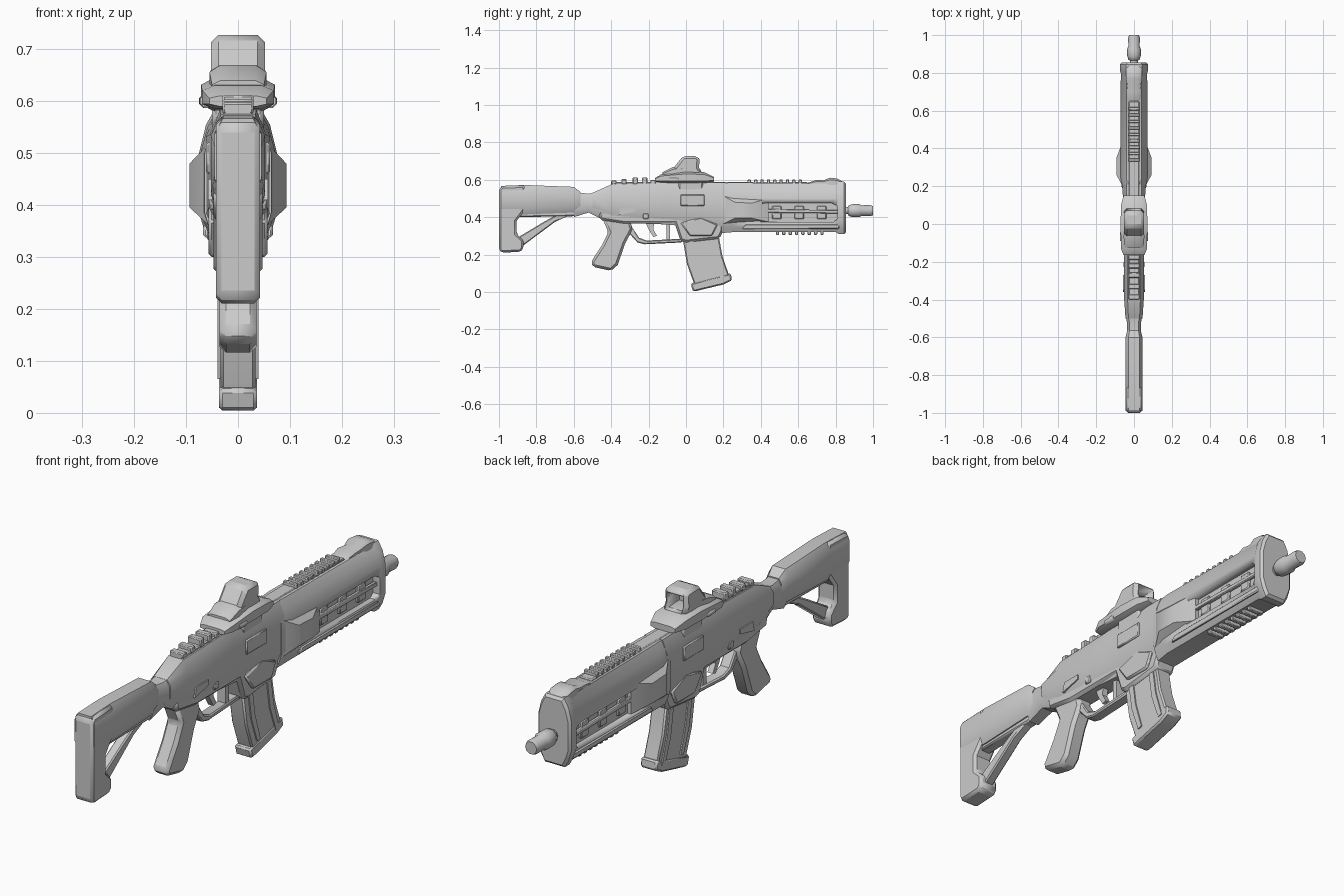
import bpy, bmesh, math
from mathutils import Vector

grey = bpy.data.materials.new("metal grey")
grey.diffuse_color = (0.6, 0.6, 0.6, 1)


def finish(name, bm, bevel=0.0, smooth=35):
    bmesh.ops.recalc_face_normals(bm, faces=bm.faces)
    me = bpy.data.meshes.new(name)
    bm.to_mesh(me)
    bm.free()
    ob = bpy.data.objects.new(name, me)
    bpy.context.collection.objects.link(ob)
    me.materials.append(grey)
    if bevel:
        m = ob.modifiers.new("bevel", 'BEVEL')
        m.width, m.segments, m.limit_method = bevel, 1, 'ANGLE'
        m.angle_limit = math.radians(40)
    bpy.ops.object.select_all(action='DESELECT')
    bpy.context.view_layer.objects.active = ob
    ob.select_set(True)
    bpy.ops.object.shade_smooth_by_angle(angle=math.radians(smooth))
    return ob


def plate(name, pts, w, bevel=0.0, x=0.0):
    """Side profile of (y, z) points extruded to half width w around x."""
    bm = bmesh.new()
    f = bm.faces.new([bm.verts.new((x - w, y, z)) for y, z in pts])
    r = bmesh.ops.extrude_face_region(bm, geom=[f])
    vs = [v for v in r['geom'] if isinstance(v, bmesh.types.BMVert)]
    bmesh.ops.translate(bm, verts=vs, vec=(2 * w, 0, 0))
    return finish(name, bm, bevel)


def box(name, y0, y1, z0, z1, w, bevel=0.0, x=0.0):
    return plate(name, [(y0, z0), (y1, z0), (y1, z1), (y0, z1)], w, bevel, x)


def loft(name, sections, smooth=35):
    """Sections (y, half outline of (x, z) from top to bottom), mirrored in x."""
    bm = bmesh.new()
    rings = []
    for y, half in sections:
        pts = half + [(-x, z) for x, z in reversed(half)]
        rings.append([bm.verts.new((x, y, z)) for x, z in pts])
    n = len(rings[0])
    for a, b in zip(rings, rings[1:]):
        for i in range(n):
            bm.faces.new((a[i], a[(i + 1) % n], b[(i + 1) % n], b[i]))
    bm.faces.new(rings[0])
    bm.faces.new(rings[-1])
    return finish(name, bm, 0, smooth)


def octo(w, z0, z1, c=0.35):
    """Half outline of a chamfered box."""
    d = (z1 - z0) * c * 0.6
    return [(w * (1 - c), z1), (w, z1 - d), (w, z0 + d), (w * (1 - c), z0)]


def turned(name, z, rings, n=10):
    """Round part along y from (y, radius) rings."""
    secs = []
    for y, r in rings:
        a = [math.pi * (i + 0.5) / n * 2 for i in range(n // 2)]
        secs.append((y, [(r * math.sin(t), z + r * math.cos(t)) for t in a]))
    return loft(name, secs, 50)


def cut(ob, cutter):
    m = ob.modifiers.new("cut", 'BOOLEAN')
    m.operation, m.object, m.solver = 'DIFFERENCE', cutter, 'EXACT'
    cutter.hide_render = True
    cutter.hide_set(True)


# Stock: butt pad, cheek tube, lower rail and diagonal strut
plate("butt_pad", [(-1, .225), (-.985, .21), (-.885, .215), (-.868, .235), (-.868, .275),
                   (-.905, .31), (-.905, .38), (-.86, .44), (-.86, .57), (-.985, .565), (-1, .55)], .042, .014)
loft("cheek_tube", [(-.99, octo(.045, .42, .567)), (-.86, octo(.045, .415, .572)),
                    (-.60, octo(.045, .425, .562)), (-.565, octo(.036, .44, .535))])
plate("stock_rail", [(-.92, .40), (-.60, .405), (-.56, .44), (-.60, .455), (-.92, .44)], .024, .006)
plate("stock_strut", [(-.90, .245), (-.868, .25), (-.70, .375), (-.60, .42), (-.66, .43), (-.76, .375), (-.91, .285)], .02, .005)
loft("stock_hinge", [(-.60, octo(.034, .40, .535)), (-.52, octo(.038, .425, .525)),
                     (-.45, octo(.047, .39, .54)), (-.38, octo(.05, .38, .57))])

# Receiver and magazine well
loft("upper_receiver", [(-.50, octo(.045, .44, .53)), (-.40, octo(.052, .38, .575)), (-.1, octo(.054, .36, .583)),
                        (.08, octo(.056, .345, .585)), (.21, octo(.062, .33, .585))])
plate("lower_receiver", [(-.46, .385), (-.33, .365), (-.06, .365), (-.03, .275), (.0, .265), (.18, .285),
                         (.20, .33), (.20, .46), (-.40, .46), (-.47, .43)], .047, .012)
for s in (-1, 1):
    box("ejection_cover", -.03, .10, .46, .52, .006, .004, s * .056)
    plate("selector", [(-.36, .41), (-.27, .43), (-.27, .45), (-.35, .45)], .006, 0, s * .052)
    plate("well_flare", [(-.03, .37), (.02, .30), (.14, .30), (.17, .36), (.08, .40)], .008, .006, s * .049)
    box("receiver_pin", -.23, -.20, .39, .42, .006, .004, s * .05)

# Trigger and guard
plate("trigger_guard", [(-.31, .32), (-.26, .265), (-.22, .255), (-.02, .265), (-.02, .285), (-.21, .275),
                        (-.25, .29), (-.29, .35)], .024, .005)
plate("trigger", [(-.215, .37), (-.17, .37), (-.175, .335), (-.155, .30), (-.175, .295), (-.20, .335)], .012)
box("guard_post", -.105, -.085, .27, .37, .018)

# Pistol grip
plate("grip", [(-.45, .40), (-.30, .385), (-.285, .335), (-.325, .26), (-.365, .145), (-.40, .113),
               (-.50, .135), (-.508, .16), (-.45, .25), (-.415, .32)], .036, .016)

# Magazine with side ribs and floor plate
plate("magazine", [(-.02, .30), (.175, .30), (.195, .19), (.235, .075), (.05, .025), (.005, .15)], .034, .006)
plate("magazine_floor", [(.025, .045), (.24, .10), (.245, .062), (.20, .04), (.045, .003), (.035, .01)], .037, .007)
for s in (-1, 1):
    for a in (.02, .14):
        plate("magazine_rib", [(a - .005, .28), (a + .02, .28), (a + .035, .18), (a + .07, .07), (a + .05, .065),
                               (a + .012, .17)], .004, 0, s * .035)

# Handguard with recessed side windows
def shell(w, z0, z1):
    return [(w * .55, z1), (w * .82, z1 - .035), (w, .50), (w, .385), (w * .82, z0 + .03), (w * .6, z0)]

guard = loft("handguard", [(.19, shell(.064, .315, .583)), (.25, shell(.072, .32, .585)), (.80, shell(.07, .32, .58)),
                           (.815, shell(.075, .31, .59)), (.845, shell(.075, .31, .59)), (.855, shell(.066, .32, .58))])
for s in (-1, 1):
    cut(guard, plate("window_cutter", [(.36, .40), (.40, .375), (.79, .375), (.81, .39), (.81, .46), (.78, .475),
                                       (.42, .475), (.36, .45)], .03, 0, s * .073))
    plate("window_bar", [(.34, .425), (.81, .42), (.82, .437), (.34, .445)], .008, .003, s * .053)
    for y in (.46, .58, .70):
        box("window_block", y, y + .05, .39, .46, .007, .004, s * .046)
    plate("lower_slot_rail", [(.30, .338), (.82, .338), (.82, .362), (.32, .362)], .006, .004, s * .061)
    # Side bulge behind the window
    bm = bmesh.new()
    for y, x, z0, z1 in ((.19, .055, .36, .52), (.26, .093, .395, .48), (.35, .093, .395, .475), (.44, .06, .375, .50)):
        for z in (z0, z1):
            bm.verts.new((s * x, y, z))
            bm.verts.new((s * .045, y, z))
    bmesh.ops.convex_hull(bm, input=bm.verts)
    finish("side_bulge", bm)

# Front sight hump, top rail teeth and under rail
loft("front_sight_base", [(.65, octo(.032, .56, .583)), (.70, octo(.04, .56, .60)), (.735, octo(.036, .56, .597)),
                          (.77, octo(.043, .56, .611)), (.81, octo(.043, .56, .606)), (.845, octo(.04, .55, .585))])
box("top_rail", -.40, .65, .565, .588, .028, .004)
for i in range(9):
    y = .33 + i * .034
    box("rail_tooth", y, y + .017, .58, .602, .03, .003)
for i in range(8):
    y = .48 + i * .034
    box("under_tooth", y, y + .018, .306, .33, .034, .003)
for y, z in ((-.40, .597), (-.345, .603), (-.285, .612), (-.235, .612), (-.19, .60)):
    box("rear_rail_tooth", y, y + .028, .575, z, .03, .004)

# Barrel and muzzle
turned("barrel", .435, [(.82, .022), (.865, .02), (.87, .03), (.89, .036), (.925, .037), (.94, .03), (.985, .031), (1.0, .026)])

# Optic: wide mount, body and hollow hood
box("optic_mount", -.04, .09, .535, .60, .05, .008)
loft("optic_base", [(-.165, octo(.055, .59, .61)), (-.13, octo(.069, .585, .63)), (.0, octo(.071, .58, .645)),
                    (.10, octo(.069, .582, .64)), (.15, octo(.055, .59, .615))])
loft("optic_body", [(-.125, octo(.05, .60, .64)), (-.07, octo(.055, .61, .668)), (-.02, octo(.052, .61, .672))])
hood = plate("optic_hood", [(-.065, .62), (-.065, .665), (-.03, .71), (-.015, .727), (.06, .727), (.072, .71),
                            (.07, .665), (.09, .63)], .052, .014)
cut(hood, box("hood_cutter", -.01, .15, .642, .708, .036))
for s in (-1, 1):
    turned("mount_knob", .6, [(-.09, .012), (-.05, .014), (-.04, .01)], 8).location.x = s * .062
